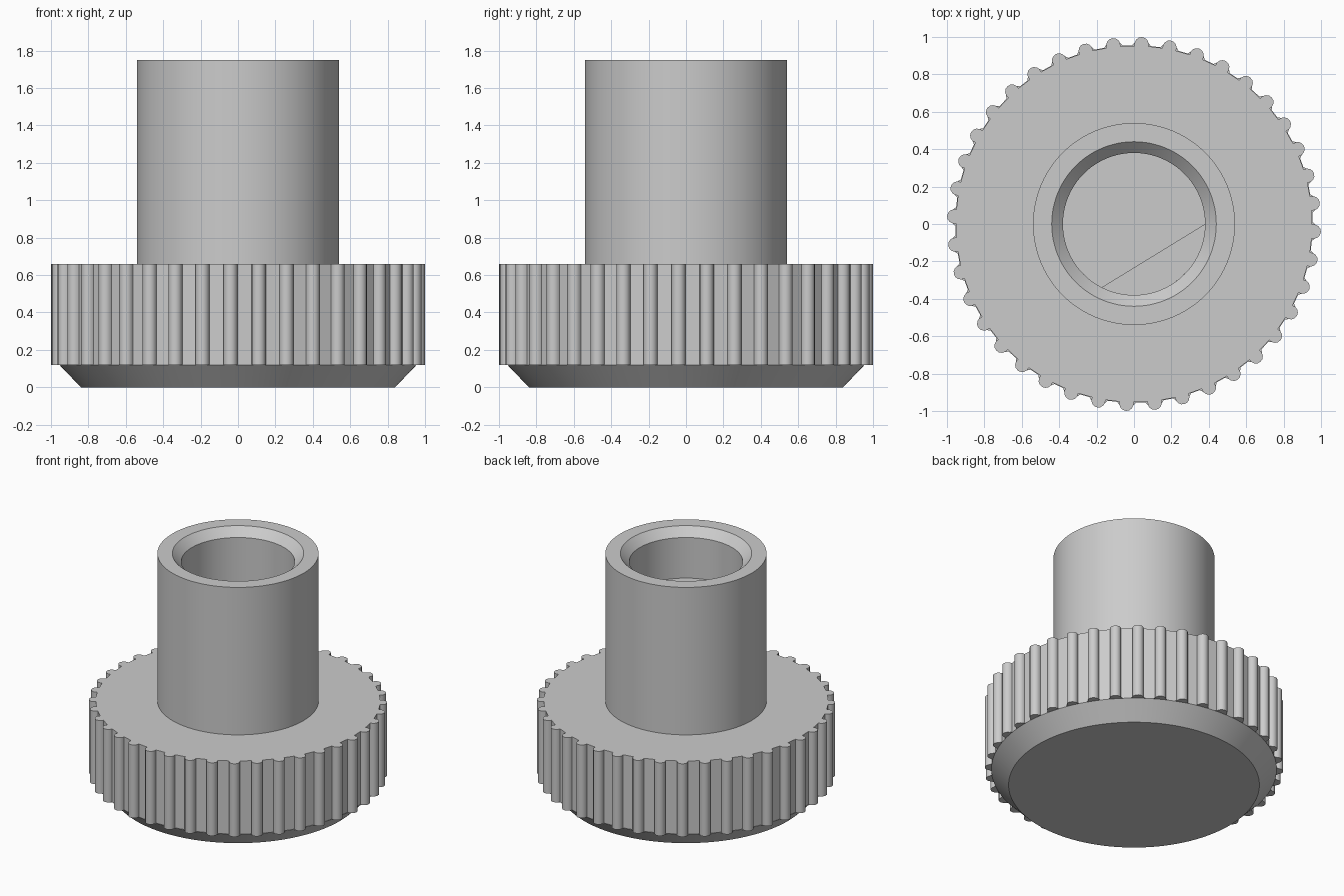
import bpy, bmesh
from math import sin, cos, pi, radians

cube = bpy.data.objects.get("Cube")
if cube:
    bpy.data.objects.remove(cube, do_unlink=True)

grey = bpy.data.materials.new("plain grey")
grey.use_nodes = True
colour = (0.6, 0.6, 0.6, 1)
grey.diffuse_color = colour
grey.node_tree.nodes["Principled BSDF"].inputs["Base Color"].default_value = colour

BORE, FLOOR, HEAD_TOP, TOP = 0.38, 0.23, 0.66, 1.75


def circle(radius, angles):
    return [(radius * cos(a), radius * sin(a)) for a in angles]


def loft(name, sections, cap_first=False, cap_last=False):
    """Skin a stack of (outline, height) sections into one object."""
    bm = bmesh.new()
    rings = [[bm.verts.new((x, y, z)) for x, y in outline] for outline, z in sections]
    for low, high in zip(rings, rings[1:]):
        for i in range(len(low)):
            j = (i + 1) % len(low)
            bm.faces.new((low[i], low[j], high[j], high[i]))
    if cap_first:
        bm.faces.new(rings[0][::-1])
    if cap_last:
        bm.faces.new(rings[-1])
    mesh = bpy.data.meshes.new(name)
    bm.to_mesh(mesh)
    bm.free()
    mesh.materials.append(grey)
    obj = bpy.data.objects.new(name, mesh)
    bpy.context.collection.objects.link(obj)
    bpy.ops.object.select_all(action="DESELECT")
    obj.select_set(True)
    bpy.context.view_layer.objects.active = obj
    bpy.ops.object.shade_smooth_by_angle(angle=radians(35))
    return obj


# Knurled outline: forty rounded ribs around the rim
RIBS, RIB_RADIUS, RIB_CENTRE, STEPS = 40, 0.038, 0.962, 8
outline, angles = [], []
for k in range(RIBS):
    turn = 2 * pi * k / RIBS - radians(2.4)
    for s in range(STEPS + 1):
        t = radians(105) * (2 * s / STEPS - 1)
        out = RIB_CENTRE + RIB_RADIUS * cos(t)
        side = RIB_RADIUS * sin(t)
        outline.append((out * cos(turn) - side * sin(turn),
                        out * sin(turn) + side * cos(turn)))
    # Matching, evenly spread angles for the plain rings
    angles += [turn + 2 * pi / RIBS * (s - STEPS / 2) / (STEPS + 1) for s in range(STEPS + 1)]

# Grip head with bevelled foot
loft("knurled_head", [
    (circle(0.84, angles), 0),
    (circle(0.955, angles), 0.12),
    (outline, 0.12),
    (outline, HEAD_TOP),
    (circle(0.53, angles), HEAD_TOP),
], cap_first=True)

# Hollow sleeve with countersunk mouth and blind bore
round_angles = [2 * pi * i / 96 for i in range(96)]
loft("sleeve", [(circle(r, round_angles), z) for r, z in (
    (0.54, HEAD_TOP - 0.02), (0.54, TOP), (0.44, TOP),
    (BORE, TOP - 0.06), (BORE, FLOOR))], cap_last=True)

# Flat inside the bore that keys the shaft
start, end, parts = radians(243), radians(360), 32
flat = circle(BORE, [start + (end - start) * i / parts for i in range(parts + 1)])
loft("shaft_flat", [(flat, FLOOR), (flat, 1.39)], cap_last=True)
